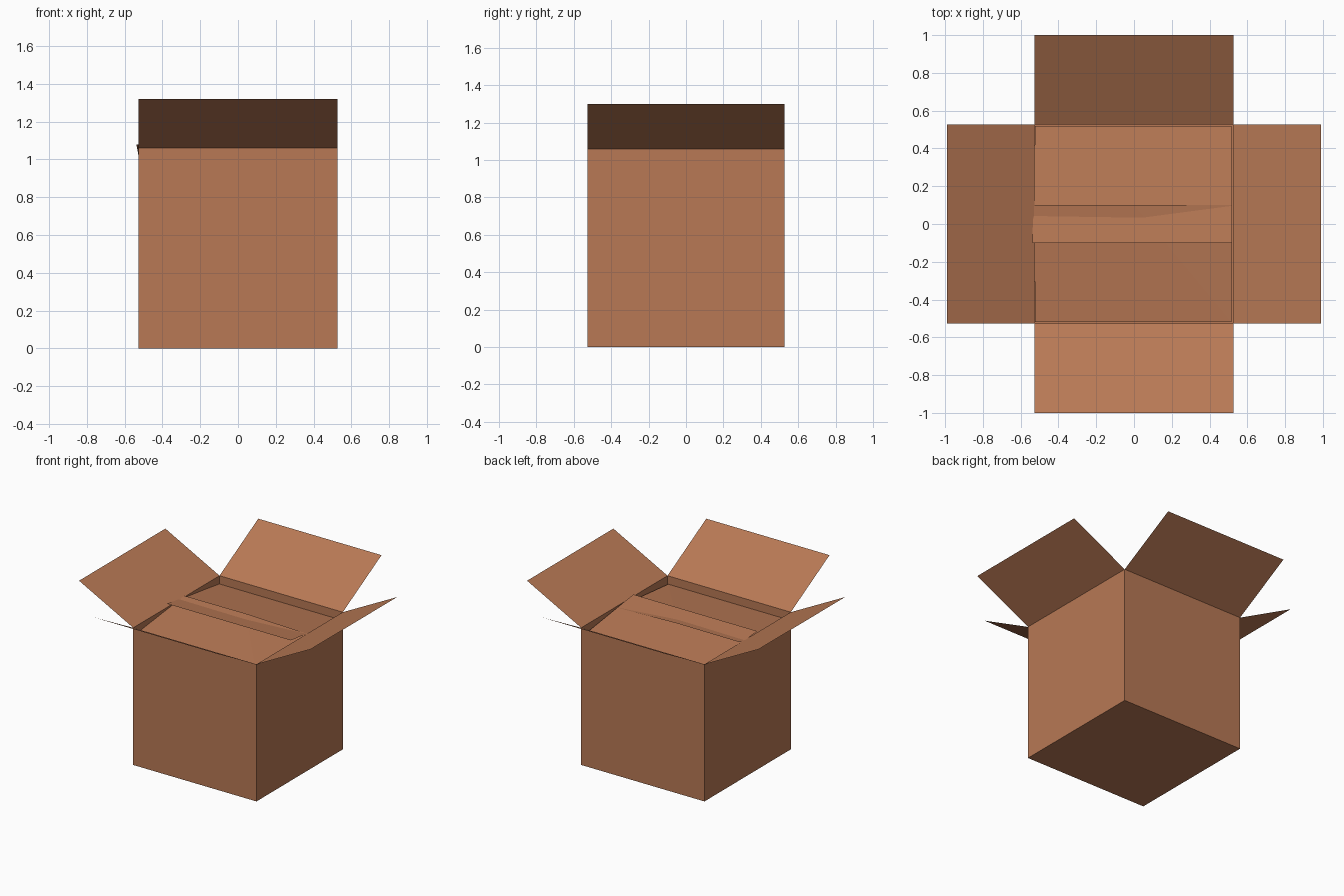
import bpy
from mathutils import Matrix

if "Cube" in bpy.data.objects:
    bpy.data.objects.remove(bpy.data.objects["Cube"])

card = bpy.data.materials.new("cardboard")
card.diffuse_color = (0.48, 0.19, 0.09, 1)
card.use_nodes = True
card.node_tree.nodes["Principled BSDF"].inputs["Base Color"].default_value = card.diffuse_color

W, H = 0.527, 1.06   # half width and height of the box


def sheet(name, verts, faces):
    mesh = bpy.data.meshes.new(name)
    mesh.from_pydata(verts, [], faces)
    mesh.materials.append(card)
    obj = bpy.data.objects.new(name, mesh)
    bpy.context.collection.objects.link(obj)
    return obj


def open_box(name, x0, x1, y0, y1, z0, z1):
    verts = [(x, y, z) for z in (z0, z1)
             for x, y in ((x0, y0), (x1, y0), (x1, y1), (x0, y1))]
    walls = [(i, (i + 1) % 4, (i + 1) % 4 + 4, i + 4) for i in range(4)]
    return sheet(name, verts, [(3, 2, 1, 0)] + walls)


# Outer carton, open at the top
open_box("carton", -W, W, -W, W, 0, H)

# Four outer flaps, hinged on the rim and folded outwards
for name, turn, reach, top in (("front_flap", 0, 1.0, 1.32), ("right_flap", 1, 0.99, 1.30),
                               ("back_flap", 2, 1.0, 1.32), ("left_flap", 3, 0.99, 1.30)):
    flap = sheet(name, [(-W, -W, H), (W, -W, H), (W, -reach, top), (-W, -reach, top)],
                 [(0, 3, 2, 1)])
    flap.data.transform(Matrix.Rotation(turn * 1.5707963, 4, 'Z'))

# Inner liner, a close fit inside the carton
L, R, Y, T = -0.523, 0.516, 0.52, 1.0
open_box("liner", L, R, -Y, Y, 0.005, T)

# Inner flaps, folded over the contents and crossing at the middle
sheet("inner_front_flap", [(L, -Y, T), (R, -Y, T), (0.52, 0.1, 1.055),
                           (0.0, 0.1, 1.07), (-0.53, 0.1, 1.068)], [(0, 1, 3, 4), (1, 2, 3)])
sheet("inner_back_flap", [(L, Y, T), (R, Y, T), (0.52, -0.1, 1.08), (-0.538, -0.1, 1.08)],
      [(0, 3, 2, 1)])
